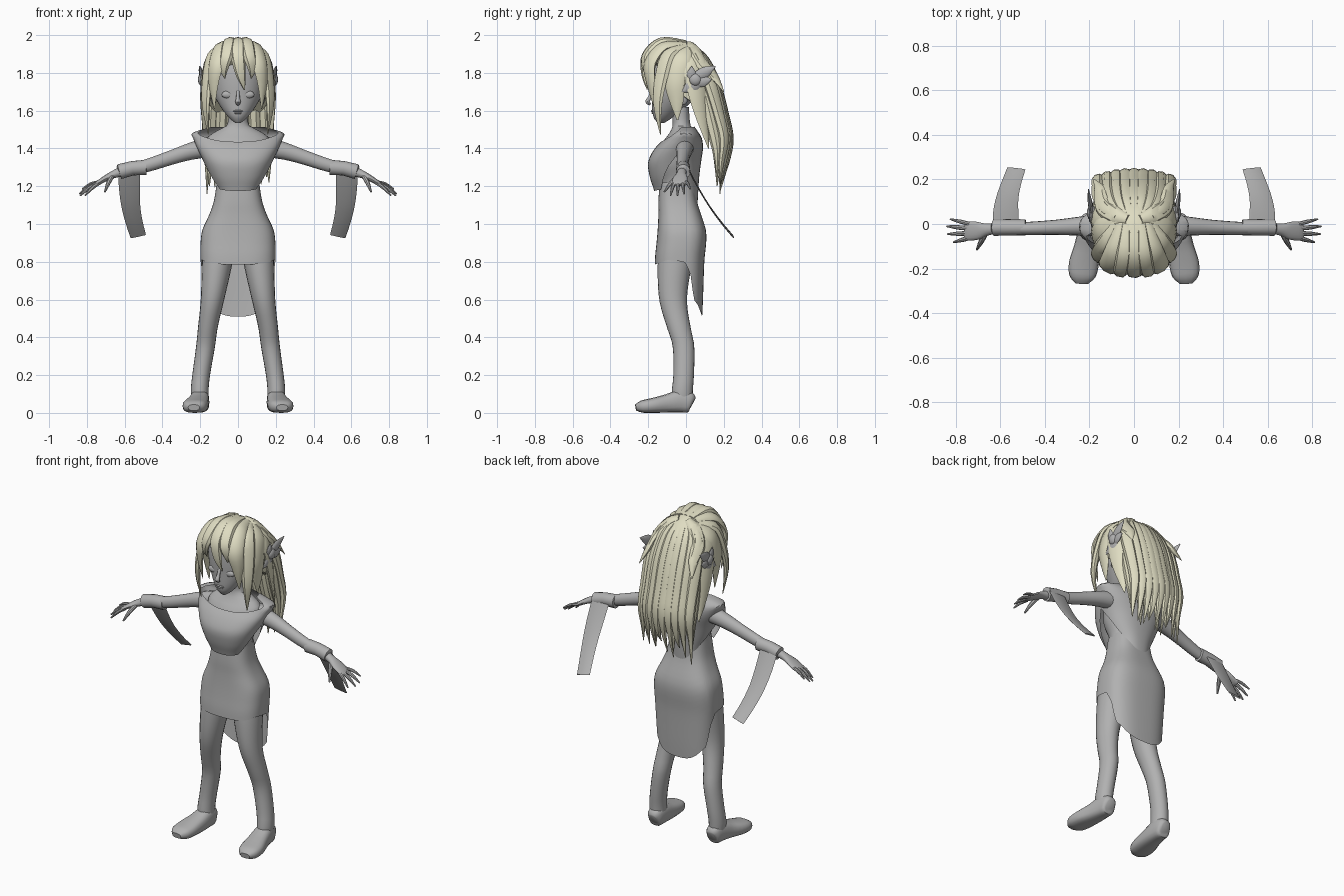
import bpy, bmesh, math, random
from mathutils import Vector

random.seed(4)


def material(name, rgb):
    m = bpy.data.materials.new(name)
    m.diffuse_color = (*rgb, 1)
    return m


GREY = material("plain grey", (0.44, 0.44, 0.44))
BLONDE = material("pale blonde", (0.74, 0.72, 0.54))


def spline(pts, k):
    """Catmull-Rom through tuples, k steps per span."""
    out = []
    for i in range(len(pts) - 1):
        p0, p1, p2, p3 = pts[max(i - 1, 0)], pts[i], pts[i + 1], pts[min(i + 2, len(pts) - 1)]
        for j in range(k):
            t = j / k
            out.append(tuple(0.5 * (2 * b + (c - a) * t + (2 * a - 5 * b + 4 * c - d) * t * t
                                    + (3 * b - a - 3 * c + d) * t ** 3)
                             for a, b, c, d in zip(p0, p1, p2, p3)))
    return out + [tuple(pts[-1])]


def interp(table, x):
    """Linear lookup of the first column, clamped at both ends."""
    if x <= table[0][0]:
        return table[0][1:]
    for a, b in zip(table, table[1:]):
        if x <= b[0]:
            t = (x - a[0]) / max(b[0] - a[0], 1e-9)
            return tuple(p + (q - p) * t for p, q in zip(a[1:], b[1:]))
    return table[-1][1:]


def power(v, p):
    return math.copysign(abs(v) ** p, v)


def loft(name, rings, mat, cap=True, mirror=False):
    bm = bmesh.new()
    rows = [[bm.verts.new(v) for v in r] for r in rings]
    n = len(rows[0])
    for a, b in zip(rows, rows[1:]):
        for i in range(n):
            bm.faces.new((a[i], a[(i + 1) % n], b[(i + 1) % n], b[i]))
    if cap:
        bm.faces.new(rows[0])
        bm.faces.new(rows[-1])
    bmesh.ops.recalc_face_normals(bm, faces=bm.faces)
    return finish(name, bm, mat, mirror)


def finish(name, bm, mat, mirror):
    me = bpy.data.meshes.new(name)
    bm.to_mesh(me)
    bm.free()
    ob = bpy.data.objects.new(name, me)
    bpy.context.collection.objects.link(ob)
    me.materials.append(mat)
    if mirror:
        m = ob.modifiers.new("mirror", 'MIRROR')
        m.use_mirror_merge = False
    return ob


def shell(name, profile, hem=None, top=None, mat=GREY, n=32, nz=20, p=1.0, cap=False, mirror=False):
    """Upright skin. profile rows: z, centre x, half width, front y, back y.
    hem / top: height tables against -1 (front) .. 1 (back)."""
    prof = spline(profile, 4)
    hem = hem or [(0, profile[0][0])]
    top = top or [(0, profile[-1][0])]
    rings = []
    for j in range(nz + 1):
        r = []
        for i in range(n):
            a = 2 * math.pi * i / n
            c, f = power(math.cos(a), p), power(math.sin(a), p)
            lo, hi = interp(hem, f)[0], interp(top, f)[0]
            z = lo + (hi - lo) * j / nz
            cx, rx, yf, yb = interp(prof, z)
            r.append((cx + rx * c, (yf + yb) / 2 + f * (yb - yf) / 2, z))
        rings.append(r)
    return loft(name, rings, mat, cap, mirror)


def tube(name, pts, ref, mat=GREY, n=12, k=3, p=1.0, mirror=True):
    """Swept ellipse. pts rows: x, y, z, half size along ref, half size across."""
    pts = spline(pts, k)
    c = [Vector(q[:3]) for q in pts]
    rings = []
    for i, q in enumerate(pts):
        t = (c[min(i + 1, len(c) - 1)] - c[max(i - 1, 0)]).normalized()
        side = t.cross(ref(c[i]) if callable(ref) else Vector(ref)).normalized()
        up = side.cross(t)
        rings.append([c[i] + side * max(q[4], .001) * power(math.cos(2 * math.pi * s / n), p)
                      + up * max(q[3], .001) * power(math.sin(2 * math.pi * s / n), p) for s in range(n)])
    return loft(name, rings, mat, True, mirror)


def blob(name, loc, size, mirror=False):
    bm = bmesh.new()
    bmesh.ops.create_uvsphere(bm, u_segments=16, v_segments=10, radius=1)
    for v in bm.verts:
        v.co = Vector([l + s * q for l, s, q in zip(loc, size, v.co)])
    return finish(name, bm, GREY, mirror)


def lock(name, path, w, th=.025, mirror=True):
    """Hair strand, wide in the middle and pointed at the tip."""
    m = len(path) - 1
    shape = [(0, .5), (.3, 1), (.65, .85), (1, .06)]
    pts = [(*q, th * interp(shape, i / m)[0], w * interp(shape, i / m)[0]) for i, q in enumerate(path)]
    out = lambda c: Vector((c.x, c.y + .02, max(c.z - 1.75, 0)))
    return tube(name, pts, out, BLONDE, n=8, k=4, mirror=mirror)


# legs and feet
shell("leg", [(.06, .2, .045, -.075, .035), (.12, .203, .047, -.075, .036), (.2, .195, .047, -.067, .042),
              (.35, .172, .05, -.07, .044), (.45, .16, .052, -.1, .025), (.6, .135, .062, -.142, .005),
              (.78, .112, .08, -.15, .03), (.9, .1, .085, -.14, .06)], n=20, nz=24, cap=True, mirror=True)
tube("foot", [(.2, .036, .05, .03, .025), (.2, .022, .055, .054, .042), (.202, -.03, .062, .06, .05),
              (.21, -.1, .05, .049, .058), (.225, -.18, .039, .039, .067), (.232, -.235, .033, .032, .058),
              (.234, -.266, .028, .016, .03)], (0, 0, 1), n=16, p=.75)

# skirt with a long pointed tail, and the body with neck above it
shell("skirt", [(.5, 0, .182, -.16, .085), (.6, 0, .187, -.165, .09), (.8, 0, .198, -.165, .097),
                (.9, 0, .198, -.156, .107), (.97, 0, .188, -.15, .105), (1.05, 0, .152, -.146, .08),
                (1.12, 0, .128, -.146, .058), (1.22, 0, .112, -.14, .045)],
      hem=[(-1, .785), (-.5, .81), (.2, .8), (.45, .74), (.62, .6), (.8, .57), (1, .51)], n=56, p=.7)
shell("torso_and_neck", [(1.1, 0, .12, -.135, .045), (1.22, 0, .115, -.14, .045), (1.32, 0, .15, -.165, .055),
                         (1.43, 0, .17, -.125, .06), (1.47, 0, .15, -.095, .05), (1.505, 0, .09, -.075, .035),
                         (1.53, 0, .055, -.07, .022), (1.62, 0, .05, -.075, .015)], nz=26, cap=True)

# loose top: arched at the armholes, pointed at the back, scooped neck
shell("top", [(1.09, 0, .095, -.15, .06), (1.175, 0, .112, -.168, .065), (1.25, 0, .148, -.192, .07),
              (1.33, 0, .182, -.2, .08), (1.4, 0, .216, -.165, .09), (1.45, 0, .236, -.118, .085),
              (1.48, 0, .244, -.092, .07), (1.5, 0, .19, -.075, .055), (1.515, 0, .13, -.065, .045)],
      hem=[(-1, 1.175), (-.65, 1.185), (-.4, 1.26), (0, 1.36), (.3, 1.3), (.7, 1.17), (1, 1.1)],
      top=[(-1, 1.435), (-.7, 1.47), (-.3, 1.512), (1, 1.515)], n=48, p=.8)

# arms, cuffs and hands
tube("arm", [(.14, -.005, 1.41, .055, .05), (.25, -.01, 1.385, .045, .042), (.35, -.015, 1.353, .038, .034),
             (.48, -.02, 1.31, .034, .029), (.6, -.02, 1.282, .028, .025), (.66, -.025, 1.262, .02, .027),
             (.7, -.03, 1.242, .016, .04), (.745, -.032, 1.215, .012, .042), (.76, -.032, 1.207, .006, .035)],
     (0, 0, 1), n=16)
tube("cuff", [(.485, -.015, 1.3, .032, .03), (.487, -.015, 1.3, .04, .036), (.56, -.015, 1.295, .038, .037),
              (.628, -.015, 1.277, .04, .038), (.63, -.015, 1.276, .028, .026)], (0, 0, 1), n=16, k=1)
for base, tip, r in [((.735, .0, 1.222), (.825, .022, 1.185), .009), ((.74, -.02, 1.218), (.84, -.01, 1.16), .01),
                     ((.74, -.042, 1.216), (.836, -.045, 1.15), .01), ((.73, -.06, 1.22), (.81, -.082, 1.15), .01),
                     ((.665, -.04, 1.255), (.705, -.115, 1.17), .012)]:
    mid = [(a + b) / 2 for a, b in zip(base, tip)]
    tube("finger", [(*base, r, r), (mid[0], mid[1], mid[2] + .008, r, r), (*tip, r * .4, r * .4)], (0, 0, 1), n=8)

# cloth strips hanging from the cuffs
tube("sash", [(.575, .015, 1.285, .004, .058), (.575, .06, 1.2, .004, .056), (.568, .12, 1.1, .004, .05),
              (.55, .185, 1.01, .004, .045), (.528, .248, .935, .004, .042)], (0, 1, .5), n=8, p=.5)

# head and face
shell("head", [(1.535, 0, .015, -.15, -.115), (1.55, 0, .036, -.165, -.09), (1.58, 0, .063, -.176, -.05),
               (1.62, 0, .092, -.18, 0), (1.68, 0, .125, -.182, .06), (1.75, 0, .14, -.185, .09),
               (1.82, 0, .142, -.18, .095), (1.89, 0, .12, -.15, .07), (1.95, 0, .05, -.08, 0)], cap=True)
blob("eye", (.055, -.163, 1.685), (.032, .014, .02), True)
blob("ear", (.128, -.015, 1.675), (.016, .03, .045), True)
blob("upper_lip", (0, -.174, 1.598), (.026, .011, .006))
blob("lower_lip", (0, -.172, 1.587), (.02, .011, .006))
tube("nose", [(0, -.178, 1.71, .004, .008), (0, -.192, 1.67, .01, .01), (0, -.204, 1.647, .012, .015),
              (0, -.188, 1.633, .006, .01)], (0, -1, 0), n=10, mirror=False)

# hair cap
shell("hair_cap", [(1.55, 0, .14, -.1, .14), (1.65, 0, .158, -.14, .165), (1.75, 0, .165, -.185, .165),
                   (1.82, 0, .162, -.2, .145), (1.89, 0, .145, -.19, .105), (1.94, 0, .11, -.165, .06),
                   (1.975, 0, .05, -.11, -.01)],
      hem=[(-1, 1.87), (-.65, 1.85), (-.45, 1.72), (0, 1.66), (1, 1.55)], mat=BLONDE, cap=True)

# fringe and front side locks
lock("fringe_middle", [(0, 0, 1.96), (0, -.13, 1.965), (.0, -.212, 1.89), (.015, -.22, 1.79), (.035, -.205, 1.71)],
     .042, mirror=False)
lock("fringe_inner", [(.035, 0, 1.96), (.045, -.13, 1.965), (.06, -.21, 1.89), (.075, -.212, 1.82),
                      (.07, -.2, 1.77)], .038)
lock("fringe_outer", [(.06, 0, 1.95), (.085, -.12, 1.94), (.115, -.19, 1.85), (.13, -.185, 1.74),
                      (.125, -.165, 1.61)], .052)
lock("front_lock", [(.08, .0, 1.94), (.13, -.09, 1.9), (.158, -.13, 1.78), (.17, -.15, 1.63),
                    (.157, -.135, 1.475)], .045)
lock("temple_lock", [(.08, .03, 1.94), (.15, -.03, 1.88), (.172, -.06, 1.76), (.17, -.05, 1.65),
                     (.165, -.045, 1.55)], .06, .018)
lock("side_lock", [(.08, .05, 1.92), (.155, .04, 1.84), (.172, .06, 1.7), (.17, .09, 1.55), (.17, .12, 1.4)],
     .06, .02)
lock("crown_lock", [(.03, .02, 1.955), (.09, .04, 1.92), (.14, .08, 1.85), (.155, .15, 1.78), (.18, .2, 1.7)],
     .045, .025)

# long hair down the back: an outer layer and an inner layer
for i in range(9):
    x = (i - 4) * .039
    d = abs(i - 4) / 4
    tip = 1.16 + .03 * (i % 3) + random.uniform(0, .1) * (1 - d)
    bow = .028 * d * d
    path = [(x * .5, .03, 1.94), (x * .85, .1 - bow, 1.87), (x, .155 - bow, 1.74), (x * 1.02, .2 - bow, 1.58),
            (x * 1.04, .228 - bow, 1.45), (x * 1.04, .215 - bow, 1.32), (x * 1.05, .18, tip)]
    lock("back_lock", path, .036, .03, mirror=False)
for i in range(6):
    x = (i - 2.5) * .055
    lock("under_lock", [(x * .8, .08, 1.8), (x, .11, 1.66), (x * 1.05, .145, 1.5), (x * 1.1, .165, 1.38),
                        (x * 1.1, .165, 1.2 + .05 * (i % 2))], .04, .038, mirror=False)

# winged hair ornaments
blob("ornament_disc", (.19, .05, 1.765), (.022, .034, .034), True)
for a, b, w in [((.19, .04, 1.77), (.205, .157, 1.835), .03), ((.19, .05, 1.75), (.2, .135, 1.765), .03),
                ((.188, .03, 1.76), (.2, .03, 1.835), .025), ((.188, .07, 1.755), (.188, -.02, 1.7), .035)]:
    m = [(p + q) / 2 for p, q in zip(a, b)]
    tube("ornament_wing", [(*a, .009, w * .7), (*m, .01, w), (*b, .002, .002)], (1, 0, 0), n=8)

# smooth shading with crisp edges
for ob in bpy.data.objects:
    ob.select_set(True)
    bpy.context.view_layer.objects.active = ob
bpy.ops.object.shade_smooth_by_angle(angle=math.radians(40))
